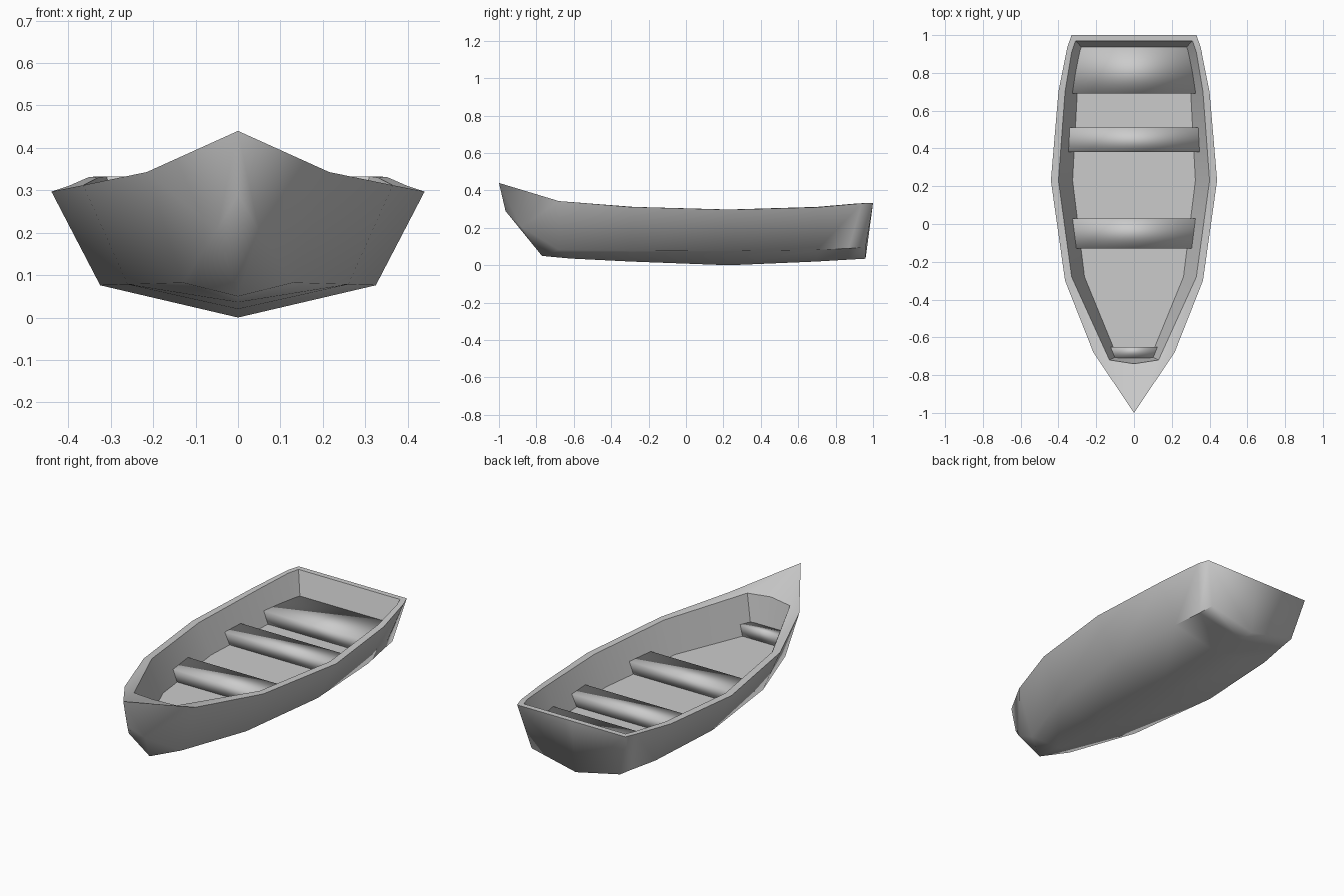
import bpy, bmesh

if "Cube" in bpy.data.objects:
    bpy.data.objects.remove(bpy.data.objects["Cube"])


def finish(name, bm):
    bmesh.ops.recalc_face_normals(bm, faces=bm.faces)
    me = bpy.data.meshes.new(name)
    bm.to_mesh(me)
    bm.free()
    ob = bpy.data.objects.new(name, me)
    bpy.context.collection.objects.link(ob)
    for p in me.polygons:
        p.use_smooth = True
    return ob


# Hull lines from bow to stern (x, y, z), right half only
gunwale = [(.215, -.68, .343), (.365, -.3, .312), (.44, .23, .297),
           (.40, .7, .31), (.352, .94, .331), (.33, 1, .333)]
chine = [(.13, -.68, .082), (.26, -.3, .078), (.325, .23, .076),
         (.305, .7, .082), (.28, .87, .09), (.27, .96, .095)]
keel = [(0, -.62, .036), (0, -.3, .02), (0, .23, 0),
        (0, .7, .02), (0, .87, .03), (0, .96, .035)]
rim = [(.13, -.72, .346), (.33, -.28, .312), (.40, .23, .298),
       (.365, .7, .312), (.33, .91, .33), (.31, .97, .333)]
floor = [(.09, -.70, .14), (.262, -.28, .14), (.325, .23, .14),
         (.30, .7, .14), (.275, .86, .14), (.262, .92, .14)]
middle = [(0, p[1], p[2]) for p in floor]

# Shell: bottom, sides, rim, inner walls and floor as one loft
bm = bmesh.new()
K, C, G, R, F, M = [[bm.verts.new(p) for p in line]
                    for line in (keel, chine, gunwale, rim, floor, middle)]
for a, b in ((K, C), (C, G), (G, R), (R, F), (F, M)):
    for i in range(len(a) - 1):
        bm.faces.new((a[i], a[i + 1], b[i + 1], b[i]))

# Stem with a blunt knuckle, and foredeck
tip, brow, foot, knuckle, deck = [bm.verts.new(p) for p in (
    (0, -1, .44), (0, -.965, .29), (0, -.77, .05), (.05, -.88, .205), (0, -.74, .352))]
for f in ((tip, brow, knuckle, G[0]), (brow, foot, knuckle), (foot, C[0], knuckle),
          (knuckle, C[0], G[0]), (foot, K[0], C[0]),
          (tip, G[0], R[0], deck), (deck, R[0], F[0], M[0])):
    bm.faces.new(f)

# Transom
top, lip = [bm.verts.new(p) for p in ((0, 1, .333), (0, .97, .333))]
bm.faces.new((K[-1], C[-1], G[-1], top))
bm.faces.new((top, G[-1], R[-1], lip))
bm.faces.new((lip, R[-1], F[-1], M[-1]))

# Mirror to the left half
geom = bm.verts[:] + bm.edges[:] + bm.faces[:]
bmesh.ops.mirror(bm, geom=geom, axis='X', merge_dist=.0005)
bmesh.ops.remove_doubles(bm, verts=bm.verts, dist=.0005)
bmesh.ops.recalc_face_normals(bm, faces=bm.faces)

# Crisp rim, deck and floor edges; stem and transom stay soft
for e in bm.edges:
    a, b = [v.co for v in e.verts]
    on_centre = abs(a.x) < .001 and abs(b.x) < .001
    outer_stern = min(a.y, b.y) > .95 and min(a.z, b.z) < .3
    if e.calc_face_angle(0) > .93 and not on_centre and not outer_stern:
        e.smooth = False
finish("hull", bm)


# Seats: low softly shaded steps set into the walls
def seat(name, y0, y1, w0, w1, z=.203, inset=.035):
    bm = bmesh.new()
    bmesh.ops.create_cube(bm, size=2)
    for v in bm.verts:
        w = w0 if v.co.y < 0 else w1
        if v.co.z < 0:
            w -= inset
        v.co = (v.co.x * w, y0 if v.co.y < 0 else y1, .13 if v.co.z < 0 else z)
    finish(name, bm)


seat("bow_seat", -.71, -.65, .12, .14, .2)
seat("front_seat", -.13, .03, .325, .344)
seat("rear_seat", .38, .51, .356, .346)
seat("stern_seat", .69, .94, .33, .295, .207)
